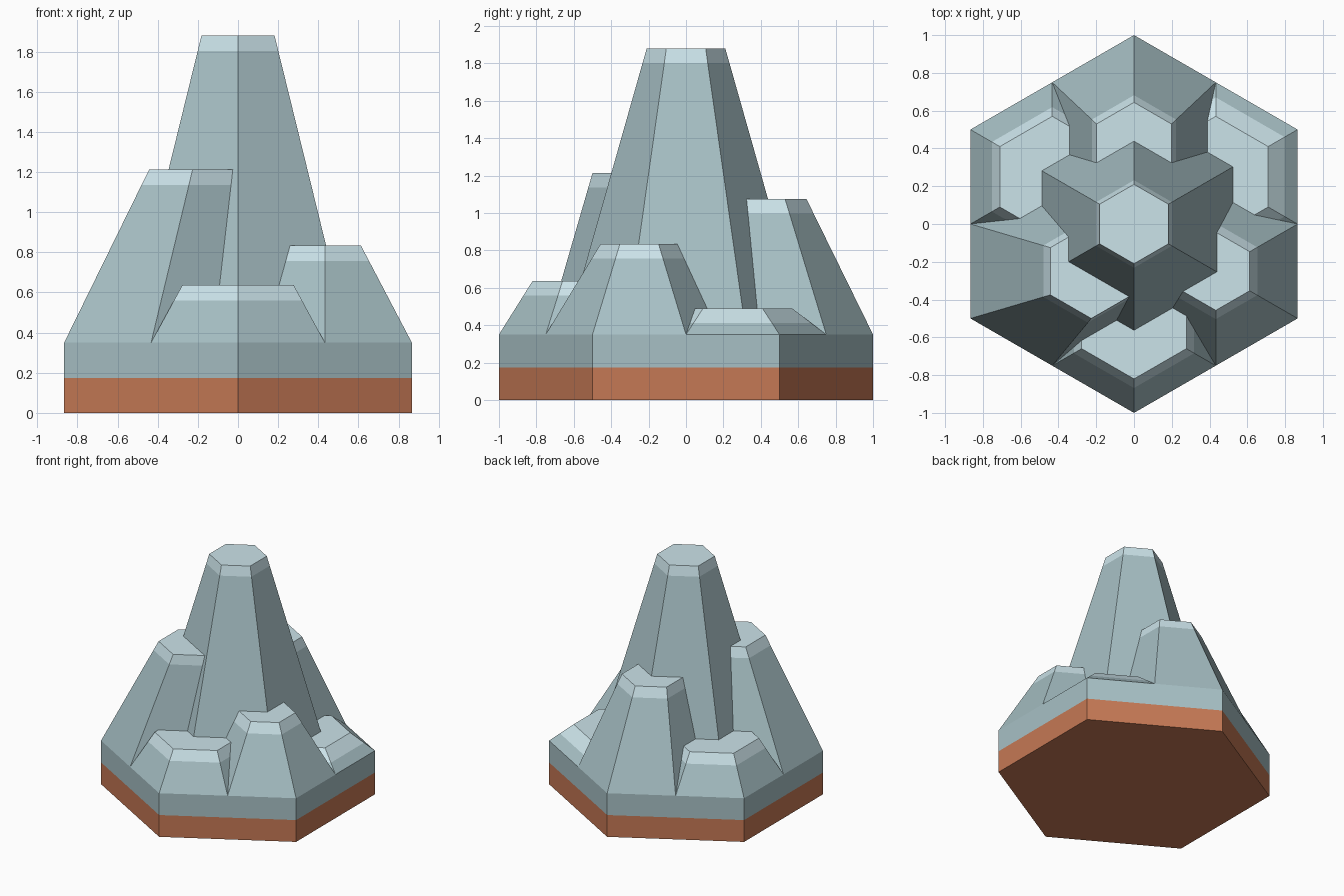
import bpy, bmesh, math

if "Cube" in bpy.data.objects:
    bpy.data.objects.remove(bpy.data.objects["Cube"])


def material(name, rgb):
    m = bpy.data.materials.new(name)
    m.diffuse_color = (*rgb, 1)
    m.use_nodes = True
    m.node_tree.nodes["Principled BSDF"].inputs["Base Color"].default_value = m.diffuse_color
    return m


ROCK = material("rock", (0.39, 0.53, 0.56))
SNOW = material("pale_rock", (0.60, 0.77, 0.82))
SOIL = material("soil", (0.56, 0.19, 0.09))

BASE_Z = 0.35    # where the peaks start
BAND = 0.077     # height of the pale band at each summit


def hex_loft(name, rings, mats, bottom=False, top=False):
    """Stack of hexagon rings (x, y, z, radius); mats gives one material per band."""
    bm = bmesh.new()
    slots = list(dict.fromkeys(mats))
    loops = []
    for x, y, z, r in rings:
        angles = [math.pi / 6 + i * math.pi / 3 for i in range(6)]
        loops.append([bm.verts.new((x + r * math.cos(a), y + r * math.sin(a), z)) for a in angles])
    for lower, upper, mat in zip(loops, loops[1:], mats):
        for i in range(6):
            j = (i + 1) % 6
            bm.faces.new((lower[i], lower[j], upper[j], upper[i])).material_index = slots.index(mat)
    if bottom:
        bm.faces.new(loops[0][::-1]).material_index = slots.index(mats[0])
    if top:
        bm.faces.new(loops[-1]).material_index = slots.index(mats[-1])
    me = bpy.data.meshes.new(name)
    bm.to_mesh(me)
    bm.free()
    for m in slots:
        me.materials.append(m)
    ob = bpy.data.objects.new(name, me)
    bpy.context.collection.objects.link(ob)
    return ob


def peak(name, foot, foot_r, summit, height, top_r):
    """Tapered hexagonal peak, leaning from foot centre to summit centre."""
    t = 1 - BAND / (height - BASE_Z)
    low = (*foot, BASE_Z, foot_r)
    high = (*summit, height, top_r)
    mid = tuple(a + (b - a) * t for a, b in zip(low, high))
    hex_loft(name, [low, mid, high], [ROCK, SNOW], top=True)


# Hexagonal base: soil layer and rock layer
hex_loft("base", [(0, 0, 0, 1), (0, 0, 0.175, 1), (0, 0, BASE_Z, 1)], [SOIL, ROCK], bottom=True)

# Tall central peak
peak("central_peak", (0, 0), 0.644, (0, 0), 1.88, 0.21)

# Six outer peaks, one per corner: corner angle, height, summit radius, summit shift
outer = {
    "front_peak": (270, 0.637, 0.32, (0, 0)),
    "front_right_peak": (330, 0.834, 0.207, (0, 0)),
    "back_right_peak": (30, 0.488, 0.32, (0, 0)),
    "back_peak": (90, 1.075, 0.229, (0, -0.085)),
    "back_left_peak": (150, 0.635, 0.32, (0, 0)),
    "front_left_peak": (210, 1.213, 0.25, (0.207, 0)),
}
for name, (deg, height, top_r, shift) in outer.items():
    a = math.radians(deg)
    foot = (0.5 * math.cos(a), 0.5 * math.sin(a))
    peak(name, foot, 0.5, (foot[0] + shift[0], foot[1] + shift[1]), height, top_r)
